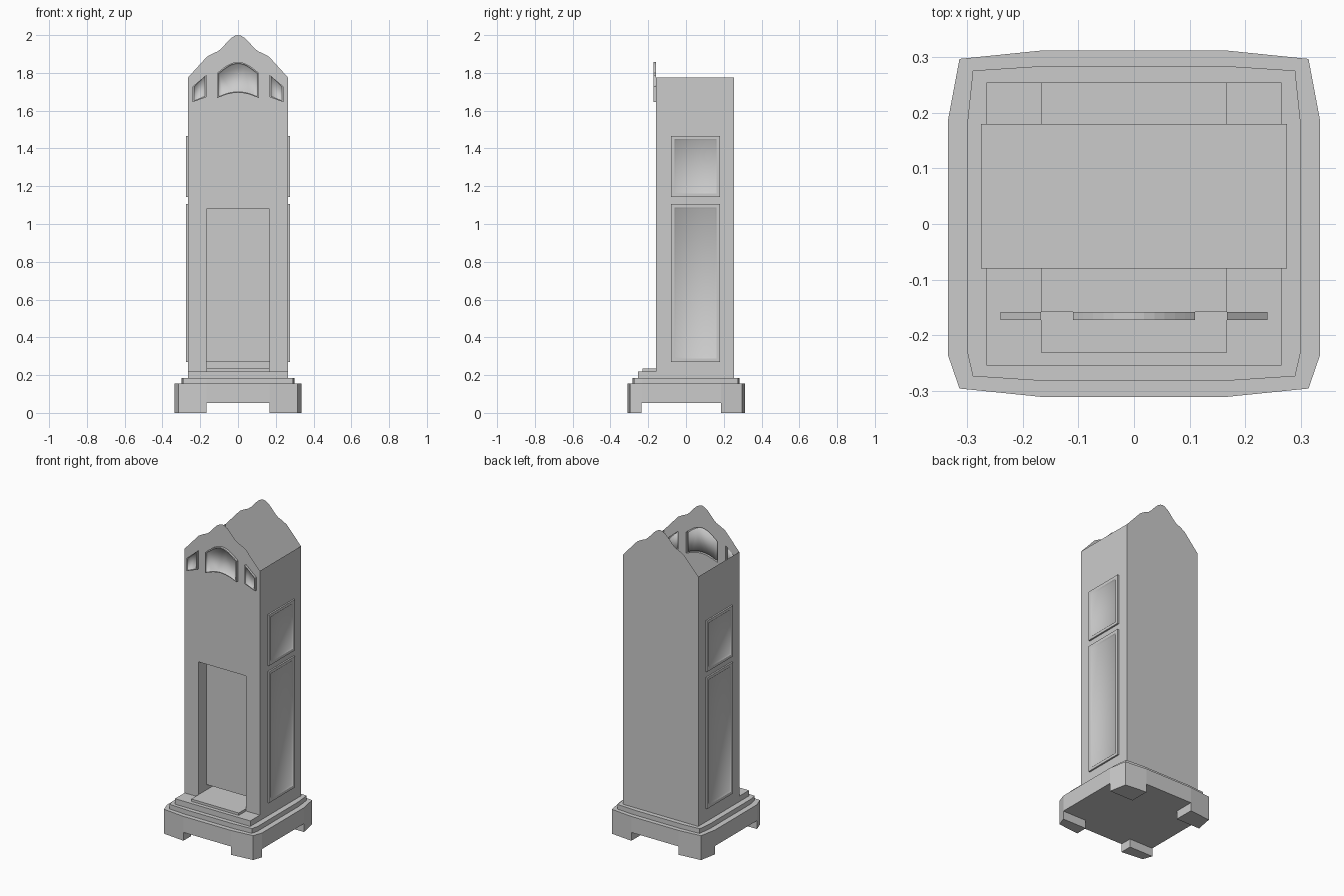
import bpy, bmesh, math

if "Cube" in bpy.data.objects:
    bpy.data.objects.remove(bpy.data.objects["Cube"])


def finish(bm, name):
    mesh = bpy.data.meshes.new(name)
    bm.to_mesh(mesh)
    bm.free()
    obj = bpy.data.objects.new(name, mesh)
    bpy.context.collection.objects.link(obj)
    return obj


def prism(bm, pts, z0, z1):
    """Closed vertical prism over a plan outline."""
    low = [bm.verts.new((x, y, z0)) for x, y in pts]
    high = [bm.verts.new((x, y, z1)) for x, y in pts]
    bm.faces.new(low[::-1])
    bm.faces.new(high)
    n = len(pts)
    for i in range(n):
        j = (i + 1) % n
        bm.faces.new((low[i], low[j], high[j], high[i]))


def slab(name, pts, z0, z1):
    bm = bmesh.new()
    prism(bm, pts, z0, z1)
    bmesh.ops.recalc_face_normals(bm, faces=bm.faces)
    return finish(bm, name)


def rect(x, y0, y1):
    return [(-x, y0), (x, y0), (x, y1), (-x, y1)]


def mirrored(half):
    """Close an outline given as its right half, bottom to top."""
    return half + [(-x, y) for x, y in reversed(half)]


def framed_panel(name, outline, place, base, front, recess, rim, bevel):
    """Raised rim with a sunken panel; place(u, v, d) maps to space."""
    us, vs = zip(*outline)
    cu, cv = (min(us) + max(us)) / 2, (min(vs) + max(vs)) / 2
    w, h = max(us) - min(us), max(vs) - min(vs)
    bm = bmesh.new()

    def ring(inset, d):
        su, sv = 1 - 2 * inset / w, 1 - 2 * inset / h
        return [bm.verts.new(place(cu + (u - cu) * su, cv + (v - cv) * sv, d))
                for u, v in outline]

    rings = [ring(0, base), ring(0, front), ring(rim, front), ring(rim + bevel, recess)]
    n = len(outline)
    for k in range(3):
        for i in range(n):
            j = (i + 1) % n
            f = bm.faces.new((rings[k][i], rings[k][j], rings[k + 1][j], rings[k + 1][i]))
            f.smooth = k == 2
    bm.faces.new(rings[3]).smooth = True
    # turn the panel outwards
    bm.normal_update()
    out = rings[1][0].co - rings[0][0].co
    bm.faces.ensure_lookup_table()
    if bm.faces[-1].normal.dot(out) < 0:
        bmesh.ops.reverse_faces(bm, faces=bm.faces)
    return finish(bm, name)


W, FRONT, BACK, DOOR = 0.265, -0.158, 0.255, 0.167
FLOOR, EAVE, DOOR_TOP = 0.22, 1.775, 1.08

# Stepped base with bowed sides
slab("base", mirrored([(DOOR, -0.311), (0.314, -0.296), (0.335, -0.235),
                       (0.335, 0.185), (0.314, 0.297), (DOOR, 0.312)]), 0.053, 0.155)
slab("base_moulding", mirrored([(DOOR, -0.282), (0.29, -0.274), (0.30, -0.23),
                                (0.30, 0.18), (0.29, 0.276), (DOOR, 0.284)]), 0.155, 0.185)
slab("plinth", rect(W, -0.255, BACK), 0.185, FLOOR)
slab("door_step", rect(DOOR, -0.231, BACK), FLOOR, 0.235)

# Corner feet
for side, s in (("right", 1), ("left", -1)):
    slab("front_foot_" + side, [(s * DOOR, -0.311), (s * 0.314, -0.296),
                                (s * 0.335, -0.235), (s * DOOR, -0.235)], 0, 0.053)
    slab("back_foot_" + side, [(s * DOOR, 0.312), (s * 0.314, 0.297),
                               (s * 0.335, 0.185), (s * DOOR, 0.185)], 0, 0.053)

# Gable and window outlines (x, z)
gable_half = [(W, EAVE), (0.165, 1.885), (0.135, 1.902), (0.105, 1.915), (0.085, 1.932),
              (0.055, 1.966), (0.035, 1.985), (0.015, 1.997)]
gable = gable_half + [(0, 2.0)] + [(-x, z) for x, z in reversed(gable_half)]

N = 12
xs = [-0.11 + 0.22 * i / N for i in range(N + 1)]
centre = ([(x, 1.667 + 0.028 * math.cos(x / 0.11 * math.pi / 2)) for x in xs] +
          [(x, 1.80 + 0.058 * math.cos(x / 0.11 * math.pi / 2)) for x in reversed(xs)])
side_r = [(0.167, 1.672), (0.24, 1.645), (0.24, 1.728), (0.167, 1.79)]
windows = {"centre_window": centre, "right_window": side_r,
           "left_window": [(-x, z) for x, z in reversed(side_r)]}


def wall(name, loops, y, facing):
    """Flat sheet filled between an outline and its holes."""
    bm = bmesh.new()
    for loop in loops:
        vs = [bm.verts.new((x, y, z)) for x, z in loop]
        for a, b in zip(vs, vs[1:] + vs[:1]):
            bm.edges.new((a, b))
    bmesh.ops.triangle_fill(bm, use_beauty=True, use_dissolve=False,
                            edges=bm.edges[:], normal=(0, facing, 0))
    bm.normal_update()
    bmesh.ops.reverse_faces(bm, faces=[f for f in bm.faces if f.normal.y * facing < 0])
    return finish(bm, name)


# Front wall with doorway and window openings, and plain back wall
doorway = [(-W, FLOOR), (-DOOR, FLOOR), (-DOOR, DOOR_TOP), (DOOR, DOOR_TOP),
           (DOOR, FLOOR), (W, FLOOR)]
wall("front_wall", [doorway + gable] + list(windows.values()), FRONT, -1)
wall("back_wall", [[(-W, FLOOR), (W, FLOOR)] + gable], BACK, 1)

# Thin side walls, open at the top
for side, s in (("right", 1), ("left", -1)):
    bm = bmesh.new()
    pts = [(FRONT, FLOOR), (BACK, FLOOR), (BACK, EAVE), (FRONT, EAVE)]
    bm.faces.new([bm.verts.new((s * W, y, z)) for y, z in pts[::s]])
    finish(bm, side + "_wall")

# Doorway lining running to the back wall
bm = bmesh.new()
line = [(-DOOR, FLOOR), (-DOOR, DOOR_TOP), (DOOR, DOOR_TOP), (DOOR, FLOOR)]
fr = [bm.verts.new((x, FRONT, z)) for x, z in line]
bk = [bm.verts.new((x, BACK, z)) for x, z in line]
for i in range(3):
    bm.faces.new((fr[i], fr[i + 1], bk[i + 1], bk[i]))
finish(bm, "doorway_lining")

# Framed windows in the front gable
for name, outline in windows.items():
    framed_panel(name, outline, lambda u, v, d: (u, d, v), FRONT, -0.173, -0.160, 0.007, 0.006)

# Framed side panels, each pair joined through the case
for side, s in (("right", 1), ("left", -1)):
    for level, z0, z1 in (("lower", 0.27, 1.105), ("upper", 1.143, 1.467)):
        framed_panel(f"{level}_panel_{side}",
                     [(-0.08, z0), (0.18, z0), (0.18, z1), (-0.08, z1)],
                     lambda u, v, d, s=s: (s * d, u, v), 0, 0.275, 0.267, 0.018, 0.008)
